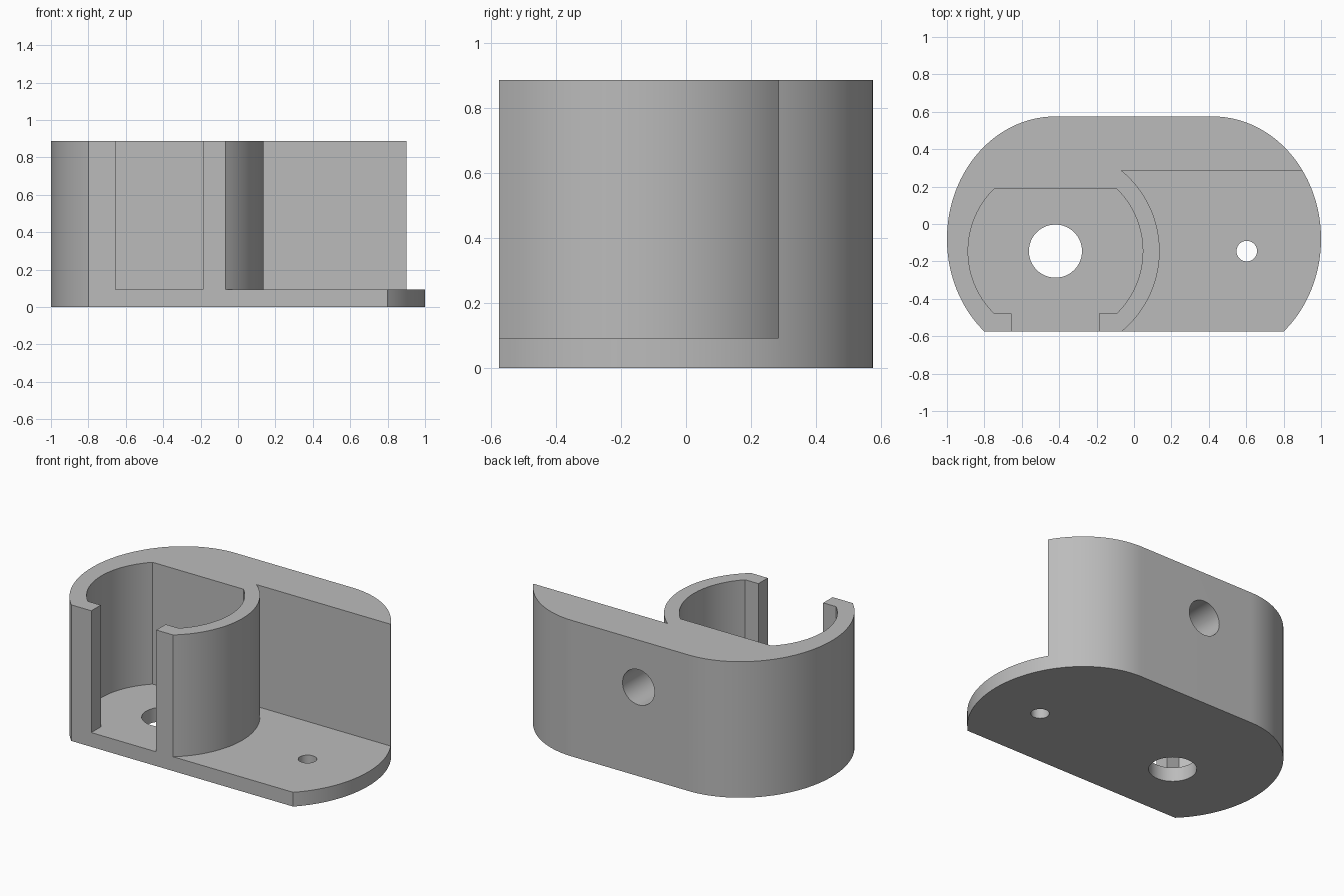
import bpy, bmesh, math
from mathutils import Matrix

if "Cube" in bpy.data.objects:
    bpy.data.objects.remove(bpy.data.objects["Cube"], do_unlink=True)

HEIGHT, FLOOR, HALF_Y = 0.887, 0.093, 0.575
TUBE = (-0.42, -0.145)

grey = bpy.data.materials.new("plain grey")
grey.use_nodes = True
grey.diffuse_color = (0.5, 0.5, 0.5, 1)
grey.node_tree.nodes["Principled BSDF"].inputs["Base Color"].default_value = (0.5, 0.5, 0.5, 1)


def arc(centre, rx, ry, start, end, steps=40):
    """Points along an elliptical arc, angles in radians."""
    angles = [start + (end - start) * i / steps for i in range(steps + 1)]
    return [(centre[0] + rx * math.cos(a), centre[1] + ry * math.sin(a)) for a in angles]


def finish(name, bm):
    bmesh.ops.recalc_face_normals(bm, faces=bm.faces)
    mesh = bpy.data.meshes.new(name)
    bm.to_mesh(mesh)
    bm.free()
    mesh.materials.append(grey)
    obj = bpy.data.objects.new(name, mesh)
    bpy.context.collection.objects.link(obj)
    return obj


def prism(name, outline, z0, z1):
    bm = bmesh.new()
    face = bm.faces.new([bm.verts.new((x, y, z0)) for x, y in outline])
    new = bmesh.ops.extrude_face_region(bm, geom=[face])["geom"]
    bmesh.ops.translate(bm, vec=(0, 0, z1 - z0),
                        verts=[v for v in new if isinstance(v, bmesh.types.BMVert)])
    return finish(name, bm)


def rod(name, centre, radius, length, turn=0.0):
    bm = bmesh.new()
    matrix = Matrix.Translation(centre) @ Matrix.Rotation(turn, 4, "X")
    bmesh.ops.create_cone(bm, cap_ends=True, segments=64, radius1=radius,
                          radius2=radius, depth=length, matrix=matrix)
    return finish(name, bm)


# Solid body: elliptical ends, flat back and cut-off front
low = -math.asin(0.495 / 0.655)
right_end = arc((0.42, -0.08), 0.58, 0.655, low, math.pi / 2, 64)
left_end = [(-x, y) for x, y in reversed(right_end)]
body = prism("holder_body", right_end + left_end, 0, HEIGHT)

# Open shelf beside the round tube wall
sweep = math.asin(0.43 / 0.557)
shelf = arc(TUBE, 0.557, 0.557, sweep, -sweep)
shelf += [(shelf[-1][0], -0.8), (1.3, -0.8), (1.3, shelf[0][1])]

# Round pocket with flat front and back, and a front slot
sweep = math.asin(0.333 / 0.467)
pocket = arc(TUBE, 0.467, 0.467, -sweep, sweep)
pocket += arc(TUBE, 0.467, 0.467, math.pi - sweep, math.pi + sweep)
lip = pocket[0][1]
pocket += [(-0.655, lip), (-0.655, -0.8), (-0.187, -0.8), (-0.187, lip)]

cutters = [
    prism("shelf_cutter", shelf, FLOOR, 1.2),
    prism("pocket_cutter", pocket, FLOOR, 1.2),
    rod("large_floor_hole_cutter", (*TUBE, 0), 0.142, 0.4),
    rod("small_floor_hole_cutter", (0.603, TUBE[1], 0), 0.055, 0.4),
    # Blind hole in the back wall
    rod("back_hole_cutter", (-0.06, HALF_Y, 0.58), 0.115, 0.55, math.pi / 2),
]

bpy.ops.object.select_all(action="DESELECT")
body.select_set(True)
bpy.context.view_layer.objects.active = body
for cutter in cutters:
    cutter.hide_render = True
    cut = body.modifiers.new(cutter.name, "BOOLEAN")
    cut.operation = "DIFFERENCE"
    cut.solver = "EXACT"
    cut.object = cutter
    bpy.ops.object.modifier_apply(modifier=cut.name)
    bpy.data.objects.remove(cutter, do_unlink=True)

bpy.ops.object.shade_smooth_by_angle(angle=math.radians(25))
